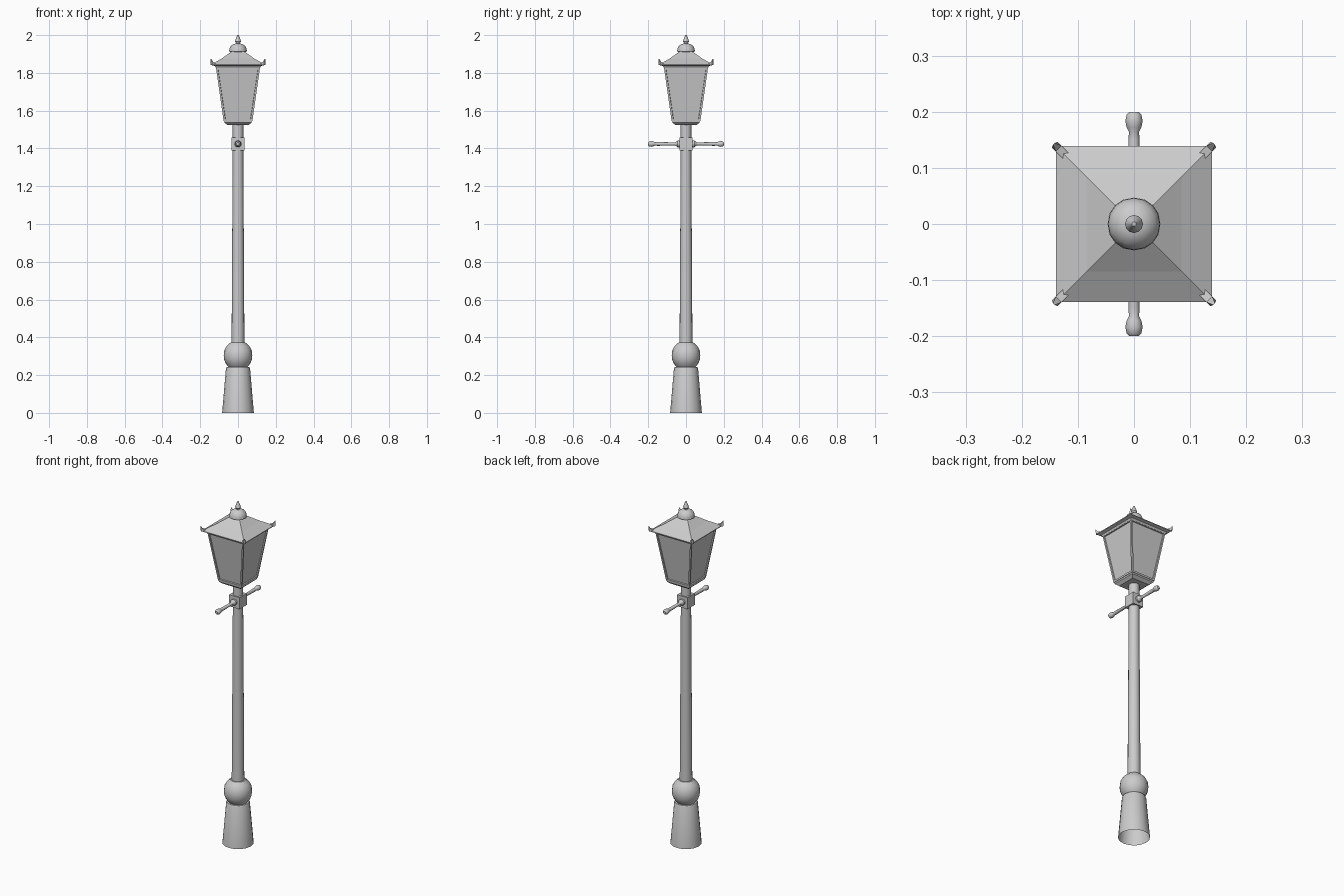
import bpy, bmesh, math
from mathutils import Matrix, Vector

if "Cube" in bpy.data.objects:
    bpy.data.objects.remove(bpy.data.objects["Cube"])


def finish(bm, name, smooth=True):
    bmesh.ops.recalc_face_normals(bm, faces=bm.faces)
    me = bpy.data.meshes.new(name)
    bm.to_mesh(me)
    bm.free()
    ob = bpy.data.objects.new(name, me)
    bpy.context.collection.objects.link(ob)
    if smooth:
        bpy.ops.object.select_all(action='DESELECT')
        ob.select_set(True)
        bpy.context.view_layer.objects.active = ob
        bpy.ops.object.shade_smooth_by_angle(angle=math.radians(35))
    return ob


def stack(name, profile, n=16, square=False, caps=(True, True), matrix=None):
    """Stack rings of (radius, height); square uses the half width as radius."""
    bm = bmesh.new()
    n = 4 if square else n
    k = math.sqrt(2) if square else 1
    off = math.pi / 4 if square else 0
    rings = [[bm.verts.new((r * k * math.cos(off + 2 * math.pi * i / n),
                            r * k * math.sin(off + 2 * math.pi * i / n), z))
              for i in range(n)] for r, z in profile]
    for a, b in zip(rings, rings[1:]):
        for i in range(n):
            j = (i + 1) % n
            bm.faces.new((a[i], a[j], b[j], b[i]))
    if caps[0]:
        bm.faces.new(rings[0][::-1])
    if caps[1]:
        bm.faces.new(rings[-1])
    if matrix:
        bm.transform(matrix)
    return finish(bm, name, not square)


# Post: flared foot, bulb and tapering shaft
stack("base_foot", [(.084, 0), (.064, .235), (.060, .243), (.045, .243)], caps=(False, True))
stack("base_bulb", [(.050, .243), (.064, .26), (.074, .283), (.0755, .305),
                    (.073, .33), (.060, .354), (.040, .372)])
stack("post_shaft", [(.034, .37), (.028, 1.39), (.028, 1.535)], caps=(False, False))
stack("cross_block", [(.034, 1.39), (.034, 1.457)], square=True)

# Ladder bars on both sides of the block
bar = [(.018, .033), (.018, .044), (.012, .052), (.008, .06), (.010, .15), (.009, .164),
       (.013, .172), (.0155, .184), (.013, .195), (.008, .2)]
for side, ang in (("front", 90), ("back", -90)):
    m = Matrix.Translation((0, 0, 1.424)) @ Matrix.Rotation(math.radians(ang), 4, 'X')
    stack("ladder_bar_" + side, bar, n=12, matrix=m)

# Lantern tray and glazed body with recessed panes
stack("lantern_tray", [(.055, 1.523), (.072, 1.537), (.074, 1.55)], square=True)
body = stack("lantern_body", [(.076, 1.545), (.117, 1.832)], square=True)
bm = bmesh.new()
bm.from_mesh(body.data)
sides = [f for f in bm.faces if abs(f.normal.z) < .5]
bmesh.ops.inset_individual(bm, faces=sides, thickness=.013)
bmesh.ops.inset_individual(bm, faces=sides, thickness=.002, depth=-.006)
bm.to_mesh(body.data)
bm.free()

# Roof with a thin eave
stack("lantern_roof", [(.117, 1.826), (.122, 1.836), (.139, 1.841), (.139, 1.845),
                       (.085, 1.877), (.034, 1.913)], square=True)

# Upturned corner horns
for i in range(4):
    bm = bmesh.new()
    d = Vector((1, 1, 0)).normalized()
    s = Vector((-1, 1, 0)).normalized()
    pts = [(.172, 1.842), (.200, 1.842), (.202, 1.873), (.190, 1.856), (.172, 1.852)]
    loops = [[bm.verts.new(d * r + s * w * (.3 if z > 1.87 else 1) + Vector((0, 0, z)))
              for r, z in pts] for w in (-.007, .007)]
    bm.faces.new(loops[0])
    bm.faces.new(loops[1][::-1])
    for a in range(5):
        b = (a + 1) % 5
        bm.faces.new((loops[0][a], loops[0][b], loops[1][b], loops[1][a]))
    bm.transform(Matrix.Rotation(i * math.pi / 2, 4, 'Z'))
    finish(bm, f"roof_horn_{i + 1}", False)

# Domed cap and finial
stack("roof_cap", [(.034, 1.908), (.047, 1.914), (.046, 1.926), (.038, 1.943), (.022, 1.953), (.009, 1.956)])
stack("finial", [(.009, 1.95), (.010, 1.958), (.016, 1.967), (.013, 1.977), (.006, 1.994), (.004, 2.0)], n=12)
